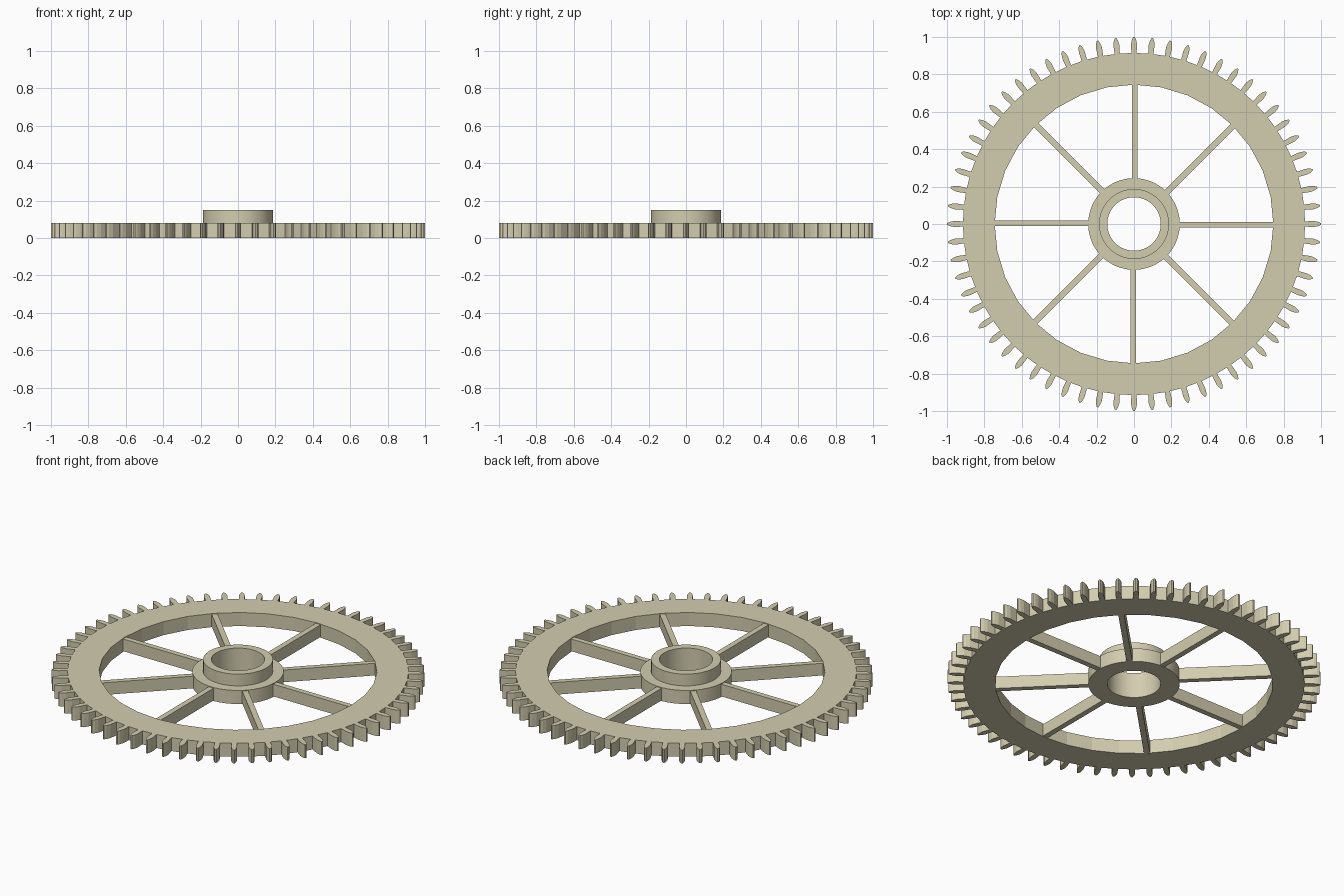
import bpy, bmesh
from math import sin, cos, pi

if "Cube" in bpy.data.objects:
    bpy.data.objects.remove(bpy.data.objects["Cube"])

TEETH, SPOKES, THICK = 64, 8, 0.08

mat = bpy.data.materials.new("tan")
mat.diffuse_color = (0.65, 0.61, 0.43, 1)
mat.use_nodes = True
mat.node_tree.nodes["Principled BSDF"].inputs["Base Color"].default_value = mat.diffuse_color


def polar(r, a, side=0.0):
    """Point at radius r on the ray at angle a, shifted sideways."""
    return (r * cos(a) - side * sin(a), r * sin(a) + side * cos(a))


def make_object(name, bm):
    bmesh.ops.recalc_face_normals(bm, faces=bm.faces)
    me = bpy.data.meshes.new(name)
    bm.to_mesh(me)
    bm.free()
    ob = bpy.data.objects.new(name, me)
    bpy.context.collection.objects.link(ob)
    me.materials.append(mat)
    return ob


def ring_loop(bm, points, z):
    verts = [bm.verts.new((x, y, z)) for x, y in points]
    n = len(verts)
    edges = [bm.edges.new((verts[i], verts[(i + 1) % n])) for i in range(n)]
    return edges


# toothed rim: outline with pointed teeth, faceted inner hole, extruded up
tooth = [(0.914, -0.014), (0.962, -0.016), (0.985, -0.011), (0.999, -0.004),
         (0.999, 0.004), (0.985, 0.011), (0.962, 0.016), (0.914, 0.014)]
outline = [polar(r, 2 * pi * i / TEETH, s) for i in range(TEETH) for r, s in tooth]
hole = [polar(0.745, 2 * pi * i / 32) for i in range(32)]
bm = bmesh.new()
edges = ring_loop(bm, outline, 0) + ring_loop(bm, hole, 0)
bmesh.ops.triangle_fill(bm, edges=edges, use_beauty=True, normal=(0, 0, 1))
ext = bmesh.ops.extrude_face_region(bm, geom=bm.faces[:], use_keep_orig=True)
top = [v for v in ext["geom"] if isinstance(v, bmesh.types.BMVert)]
bmesh.ops.translate(bm, verts=top, vec=(0, 0, THICK))
make_object("toothed_rim", bm)

# hub: flange, raised collar and bore turned from one profile
profile = [(0.143, 0), (0.245, 0), (0.245, THICK),
           (0.187, THICK), (0.187, 0.15), (0.143, 0.15)]
SEG = 64
bm = bmesh.new()
rings = [[bm.verts.new((*polar(r, 2 * pi * i / SEG), z)) for r, z in profile]
         for i in range(SEG)]
n = len(profile)
for i in range(SEG):
    a, b = rings[i], rings[(i + 1) % SEG]
    for j in range(n):
        k = (j + 1) % n
        bm.faces.new((a[j], b[j], b[k], a[k]))
hub = make_object("hub", bm)
bpy.context.view_layer.objects.active = hub
hub.select_set(True)
bpy.ops.object.shade_smooth_by_angle(angle=pi / 6)
hub.select_set(False)

# spokes: thin bars between hub and rim, a hair off the radial line
for i in range(SPOKES):
    a = 2 * pi * i / SPOKES
    bm = bmesh.new()
    bmesh.ops.create_cube(bm, size=1)
    for v in bm.verts:
        x, y = polar(0.493 + v.co.x * 0.51, a, v.co.y * 0.032 - 0.004)
        v.co = (x, y, THICK / 2 + v.co.z * 0.072)
    make_object(f"spoke_{i + 1}", bm)
